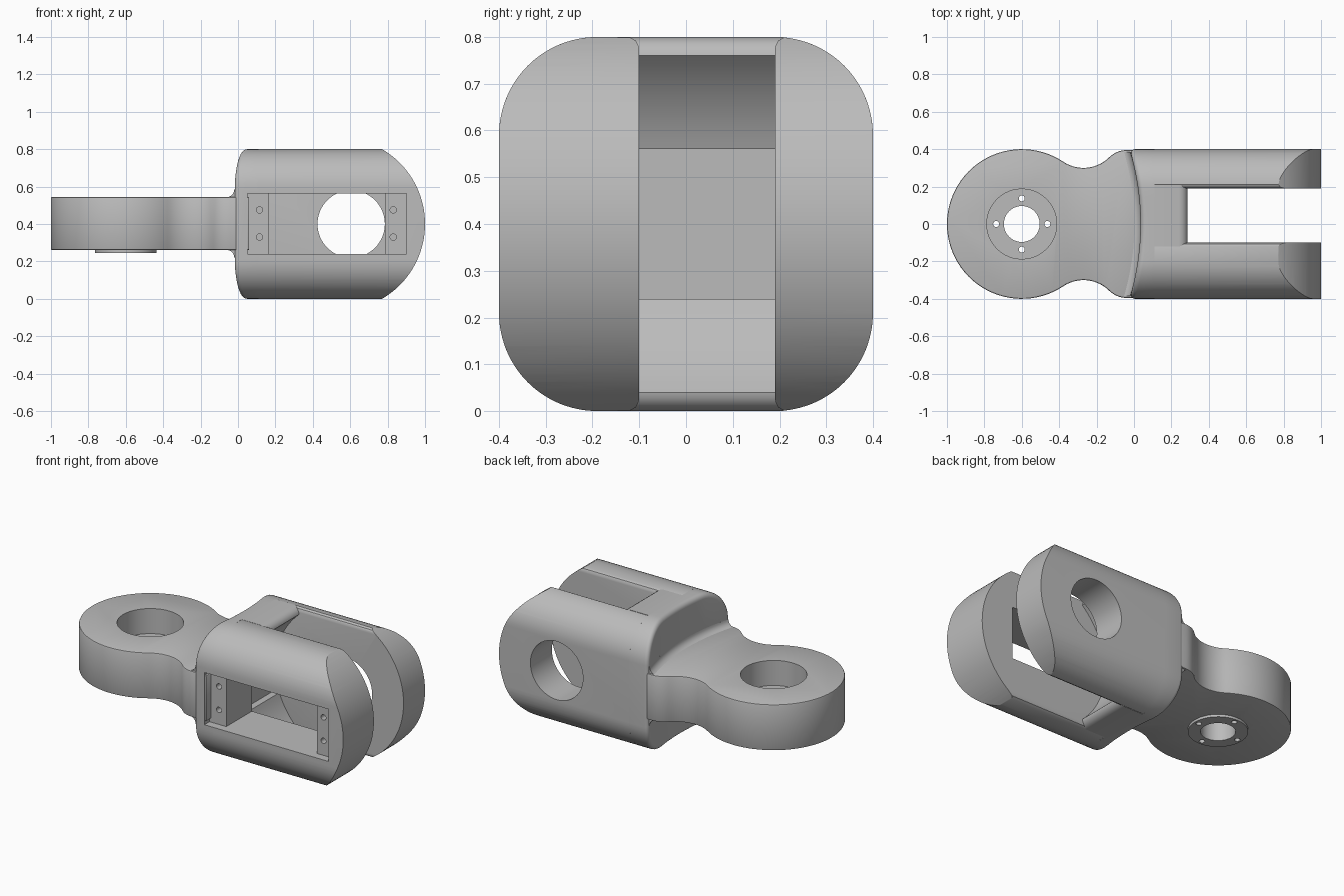
import bpy, bmesh
from math import sin, cos, sqrt, radians, pi, atan2

cube = bpy.data.objects.get("Cube")
if cube:
    bpy.data.objects.remove(cube, do_unlink=True)

grey = bpy.data.materials.new("plain_grey")
grey.use_nodes = True
grey.diffuse_color = (0.5, 0.5, 0.5, 1)
grey.node_tree.nodes["Principled BSDF"].inputs["Base Color"].default_value = grey.diffuse_color

MID = 0.4       # height of the centre line, also half the body width
CORNER = 0.21   # corner radius of the body section
JOIN = 0.11     # where the root ends and the fork begins


def make(name, verts, faces):
    bm = bmesh.new()
    vs = [bm.verts.new(v) for v in verts]
    for f in faces:
        bm.faces.new([vs[i] for i in f])
    bmesh.ops.recalc_face_normals(bm, faces=bm.faces)
    mesh = bpy.data.meshes.new(name)
    bm.to_mesh(mesh)
    bm.free()
    mesh.materials.append(grey)
    ob = bpy.data.objects.new(name, mesh)
    bpy.context.collection.objects.link(ob)
    return ob


def loft(name, rings, caps=True):
    n = len(rings[0])
    verts = [v for r in rings for v in r]
    faces = [(k * n + i, k * n + (i + 1) % n, (k + 1) * n + (i + 1) % n, (k + 1) * n + i)
             for k in range(len(rings) - 1) for i in range(n)]
    if caps:
        faces += [range(n), range(len(verts) - n, len(verts))]
    return make(name, verts, faces)


def prism(name, pts, lo, hi, axis):
    place = {"x": lambda a, b, h: (h, a, b),
             "y": lambda a, b, h: (a, h, b),
             "z": lambda a, b, h: (a, b, h)}[axis]
    return loft(name, [[place(a, b, h) for a, b in pts] for h in (lo, hi)])


def arc(cx, cy, r, start, end, n):
    return [(cx + r * cos(radians(start + (end - start) * i / n)),
             cy + r * sin(radians(start + (end - start) * i / n))) for i in range(n + 1)]


def circle(cx, cy, r, n=48):
    return arc(cx, cy, r, 0, 360, n)[:-1]


def rect(a0, a1, b0, b1):
    return [(a0, b0), (a1, b0), (a1, b1), (a0, b1)]


def apply_all(ob):
    bpy.ops.object.select_all(action="DESELECT")
    ob.select_set(True)
    bpy.context.view_layer.objects.active = ob
    for m in list(ob.modifiers):
        bpy.ops.object.modifier_apply(modifier=m.name)


def boolean(ob, cutter, operation="DIFFERENCE"):
    m = ob.modifiers.new("cut", "BOOLEAN")
    m.operation, m.solver, m.object = operation, "EXACT", cutter
    apply_all(ob)
    bpy.data.objects.remove(cutter, do_unlink=True)


# Arm: round eye with a waisted neck
side = arc(-0.6, 0, 0.4, 180, 56.3, 28)
side += arc(-0.27, 0.495, 0.195, 236.3, 315, 14)[1:]
side += arc(-0.04, 0.265, 0.13, 135, 90, 8)[1:] + [(0.06, 0.395)]
arm = prism("arm", side + [(x, -y) for x, y in reversed(side[1:])], 0.26, 0.545, "z")
bevel = arm.modifiers.new("soft_edges", "BEVEL")
bevel.width, bevel.segments, bevel.limit_method = 0.008, 2, "ANGLE"
bevel.angle_limit = radians(45)
apply_all(arm)
boolean(arm, prism("cutter", circle(-0.6, 0, 0.187), 0.39, 0.7, "z"))

# Boss under the eye
boss = prism("boss", circle(-0.6, 0, 0.165), 0.245, 0.27, "z")
for part in (arm, boss):
    boolean(part, prism("cutter", circle(-0.6, 0, 0.096), 0.1, 0.7, "z"))
    for i in range(4):
        x, y = -0.6 + 0.137 * cos(i * pi / 2), 0.137 * sin(i * pi / 2)
        boolean(part, prism("cutter", circle(x, y, 0.016, 16), 0.1, 0.7, "z"))


# Root of the fork: rounded square with a hollowed, soft-rimmed end
def sag(y):
    return 0.035 - y * y / 2.68


def body_top(inset):
    r, c = CORNER - inset, MID - CORNER
    flat = [(-c + 2 * c * i / 8, MID - inset) for i in range(1, 8)]
    return arc(-c, c, r, 180, 90, 12) + flat + arc(c, c, r, 90, 0, 12)


rings = []
for k in range(6):
    a = k / 5 * pi / 2
    top = body_top(0.03 * (1 - sin(a)))
    yz = top + [(y, -z) for y, z in reversed(top)]
    rings.append([(sag(y) + 0.03 * (1 - cos(a)), y, MID + z) for y, z in yz])
rings.append([(JOIN, y, MID + z) for y, z in yz])
n, count = len(top), len(yz)
root = loft("fork_root", rings, caps=False)
bm = bmesh.new()
bm.from_mesh(root.data)
bm.verts.ensure_lookup_table()
for base in (0, count * (len(rings) - 1)):
    for i in range(n - 1):
        bm.faces.new([bm.verts[base + j] for j in (i, i + 1, count - 2 - i, count - 1 - i)])
bmesh.ops.recalc_face_normals(bm, faces=bm.faces)
bm.to_mesh(root.data)
bm.free()

# Fillets where the arm meets the root
hollow = [(-0.04, 0.0)] + [(-0.04 + 0.04 * sin(a), 0.04 - 0.04 * cos(a))
                           for a in (i * pi / 12 for i in range(1, 7))]
hollow += [(0.03, 0.04), (0.03, -0.01), (-0.04, -0.01)]
for name, level, sign in (("upper_fillet", 0.544, 1), ("lower_fillet", 0.261, -1)):
    loft(name, [[(sag(y) + dx, y, level + sign * dz) for dx, dz in hollow]
                for y in (-0.385 + 0.77 * i / 24 for i in range(25))])


# Fork cheeks: shared outer curve, softened inner edges, arched ends
def cheek(name, inner, sign):
    c = MID - CORNER
    top = [(inner, 0.372), (inner + 0.002, 0.382), (inner + 0.007, 0.392), (inner + 0.02, 0.399)]
    top += [p for p in arc(c, c, CORNER, 90, 0, 18) if p[0] > inner + 0.025]
    yz = top + [(y, -z) for y, z in reversed(top)]
    ob = prism(name, [(sign * y, MID + z) for y, z in yz], JOIN, 1.1, "x")
    half = math_angle = atan2(0.41, 0.215)
    half = half * 180 / pi
    end = arc(0.537, MID, 0.463, -half, half, 40)
    boolean(ob, prism("cutter", end + [(0, end[-1][1]), (0, end[0][1])], -0.6, 0.6, "y"), "INTERSECT")
    return ob


front_cheek = cheek("front_cheek", 0.1, -1)
back_cheek = cheek("back_cheek", 0.19, 1)

# Bridges closing the slot above and below, with a curved clearance face
lip = [(JOIN, 0.4), (0.24, 0.4), (0.258, 0.396), (0.273, 0.386), (0.283, 0.372)]
curve = [(0.603 - sqrt(0.48 ** 2 - z * z), z) for z in (0.36 - 0.02 * i for i in range(11))]
for name, sign in (("upper_bridge", 1), ("lower_bridge", -1)):
    pts = [(x, MID + sign * z) for x, z in lip + curve + [(JOIN, 0.16)]]
    prism(name, pts, -0.12, 0.208, "y")

# Pin hole in the back cheek
boolean(back_cheek, prism("cutter", circle(0.605, MID, 0.18, 64), 0.1, 0.6, "y"))

# Stepped window in the front cheek, with screw holes in its ledges
for part in (root, front_cheek):
    boolean(part, prism("cutter", rect(0.05, 0.9, 0.24, 0.563), -0.6, -0.35, "y"))
boolean(front_cheek, prism("cutter", rect(0.165, 0.785, 0.24, 0.563), -0.6, 0.0, "y"))
for x in (0.115, 0.83):
    for z in (0.33, 0.475):
        for part in ((root, front_cheek) if x < 0.2 else (front_cheek,)):
            boolean(part, prism("cutter", circle(x, z, 0.017, 16), -0.6, -0.3, "y"))

# Smooth shading with sharp edges kept
for ob in list(bpy.context.scene.objects):
    if ob.type == "MESH" and grey.name in ob.data.materials:
        bpy.ops.object.select_all(action="DESELECT")
        ob.select_set(True)
        bpy.context.view_layer.objects.active = ob
        bpy.ops.object.shade_smooth_by_angle(angle=radians(30))
